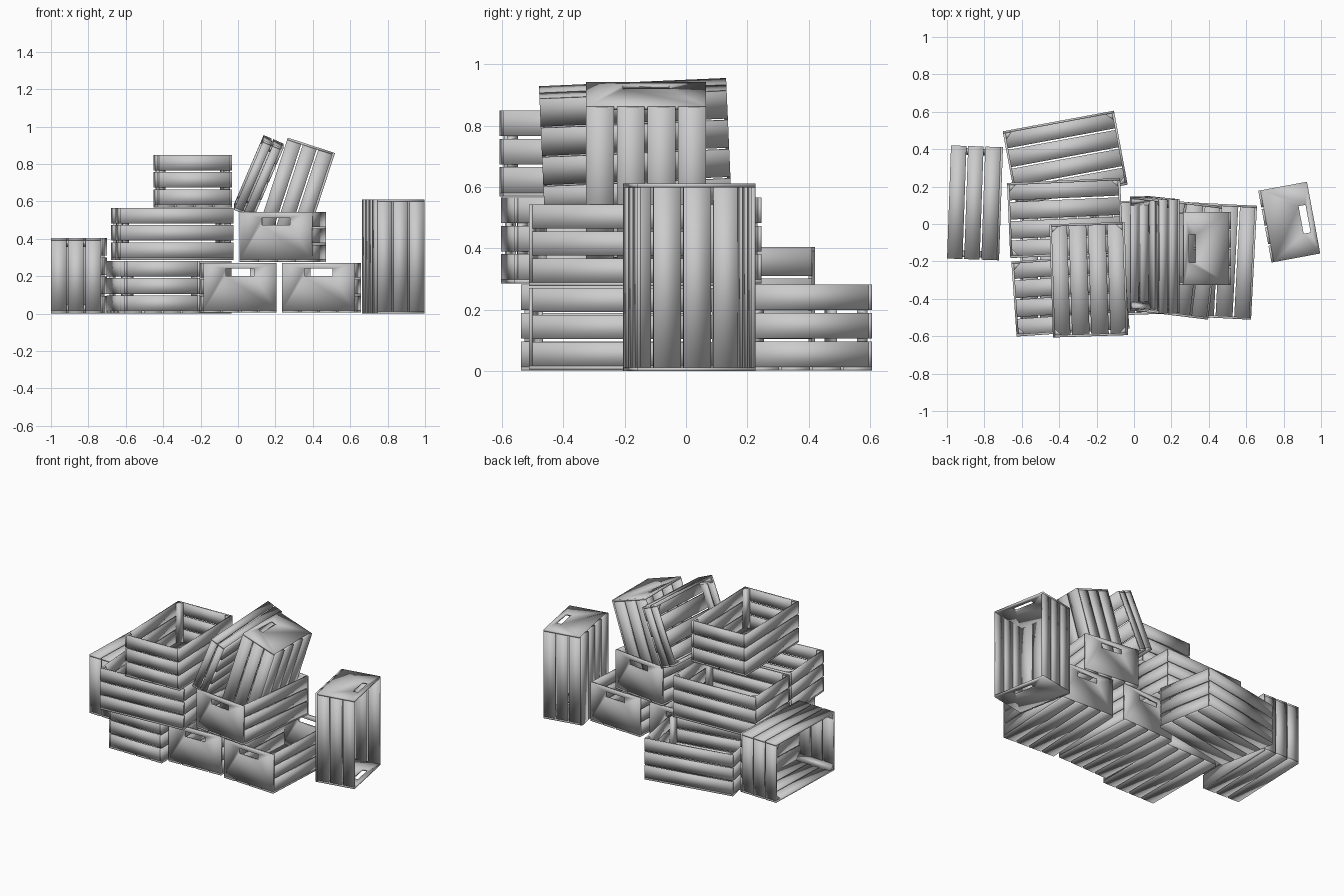
import bpy, bmesh
from math import sin, cos, radians
from mathutils import Matrix, Vector

if "Cube" in bpy.data.objects:
    bpy.data.objects.remove(bpy.data.objects["Cube"])

T = 0.012      # board thickness
GAP = 0.009    # space between slats


def box(bm, x0, x1, y0, y1, z0, z1):
    m = Matrix.Translation(((x0 + x1) / 2, (y0 + y1) / 2, (z0 + z1) / 2)) @ \
        Matrix.Diagonal((x1 - x0, y1 - y0, z1 - z0, 1))
    bmesh.ops.create_cube(bm, size=1, matrix=m)


def spans(a, b, n):
    """Split a..b into n slats with gaps."""
    w = (b - a - GAP * (n - 1)) / n
    return [(a + i * (w + GAP), a + i * (w + GAP) + w) for i in range(n)]


def rect(x, y0, y1, z0, z1):
    return [(x, y0, z0), (x, y1, z0), (x, y1, z1), (x, y0, z1)]


def handle_panel(bm, x0, x1, w, z0, z1):
    """Solid end board with a hand slot cut through it."""
    loops = []
    for x in (x0, x1):
        loops.append([bm.verts.new(p) for p in rect(x, -w, w, z0, z1)])
        loops.append([bm.verts.new(p) for p in rect(x, -.075, .075, z1 - .068, z1 - .03)])
    oa, ia, ob, ib = loops
    for i in range(4):
        j = (i + 1) % 4
        for p, q in ((oa, ia), (ia, ib), (ib, ob), (ob, oa)):
            bm.faces.new((p[i], p[j], q[j], q[i]))


def corner_post(bm, x, y, sx, sy, z0, z1):
    """Triangular post in an inner corner."""
    s = 0.035
    pts = [(x, y), (x - sx * s, y), (x, y - sy * s)]
    f = bm.faces.new([bm.verts.new((a, b, z0)) for a, b in pts])
    r = bmesh.ops.extrude_face_region(bm, geom=[f])
    bmesh.ops.translate(bm, vec=(0, 0, z1 - z0),
                        verts=[v for v in r["geom"] if isinstance(v, bmesh.types.BMVert)])


def crate(name, center, xdir, zdir, size, handles, n=3):
    """xdir = long axis, zdir = direction the opening faces, n = side slats."""
    bm = bmesh.new()
    l, w, h = (s / 2 for s in size)
    # floor slats
    for a, b in spans(-w, w, 4):
        box(bm, -l, l, a, b, -h, -h + T)
    # side slats and slatted ends
    inset = T if handles else 0
    for a, b in spans(-h + T, h, n):
        for s in (-1, 1):
            ys = sorted((s * w, s * (w - T)))
            box(bm, -l + inset, l - inset, *ys, a, b)
            if not handles:
                xs = sorted((s * l, s * (l - T)))
                box(bm, *xs, -w + T, w - T, a, b)
    # handled end boards, or posts in the inner corners
    for sx in (-1, 1):
        if handles:
            handle_panel(bm, *sorted((sx * l, sx * (l - T))), w, -h + T, h)
        else:
            for sy in (-1, 1):
                corner_post(bm, sx * (l - T), sy * (w - T), sx, sy, -h + T, h - .002)
    bmesh.ops.recalc_face_normals(bm, faces=bm.faces)
    # boards are softly shaded across their edges
    for f in bm.faces:
        f.smooth = True
    me = bpy.data.meshes.new(name)
    bm.to_mesh(me)
    bm.free()
    ob = bpy.data.objects.new(name, me)
    bpy.context.collection.objects.link(ob)
    x = Vector(xdir).normalized()
    z = Vector(zdir)
    z = (z - x * z.dot(x)).normalized()
    m = Matrix((x, z.cross(x), z)).transposed().to_4x4()
    ob.matrix_world = Matrix.Translation(center) @ m


def flat(deg):
    return (cos(radians(deg)), sin(radians(deg)), 0)


UP = (0, 0, 1)
SLAT = (.605, .402, .28)
HAND = (.61, .39, .265)

# slatted crates on the left
crate("side_lying_crate", (-.85, .113, .203), flat(88), (-1, .035, 0), (.605, .402, .278), False)
crate("back_floor_crate", (-.368, .353, .142), flat(10.5), UP, SLAT, False)
crate("front_floor_crate", (-.405, -.235, .142), flat(90), UP, SLAT, False)
crate("middle_back_crate", (-.368, .032, .426), flat(2.5), UP, SLAT, False)
crate("middle_front_crate", (-.340, -.38, .426), flat(4), UP, SLAT, False)
crate("top_crate", (-.242, -.298, .709), flat(91.8), UP, SLAT, False)

# handled crates on the right
crate("handled_floor_crate_left", (.0, -.18, .138), flat(92), UP, HAND, True)
crate("handled_floor_crate_right", (.447, -.197, .138), flat(87), UP, HAND, True)
crate("handled_upper_crate", (.24, -.185, .41), flat(83), UP, HAND, True)
crate("upright_crate", (.83, .01, .306), UP, flat(10.5), HAND, True)

# crates leaning inside the upper one
crate("leaning_handled_crate", (.298, -.13, .61), (.31, 0, .95), (-.95, 0, .31), HAND, True)
crate("leaning_shallow_crate", (.11, -.165, .733), (0, 1, .044), (-.92, 0, .395),
      (.61, .405, .115), False, 2)
